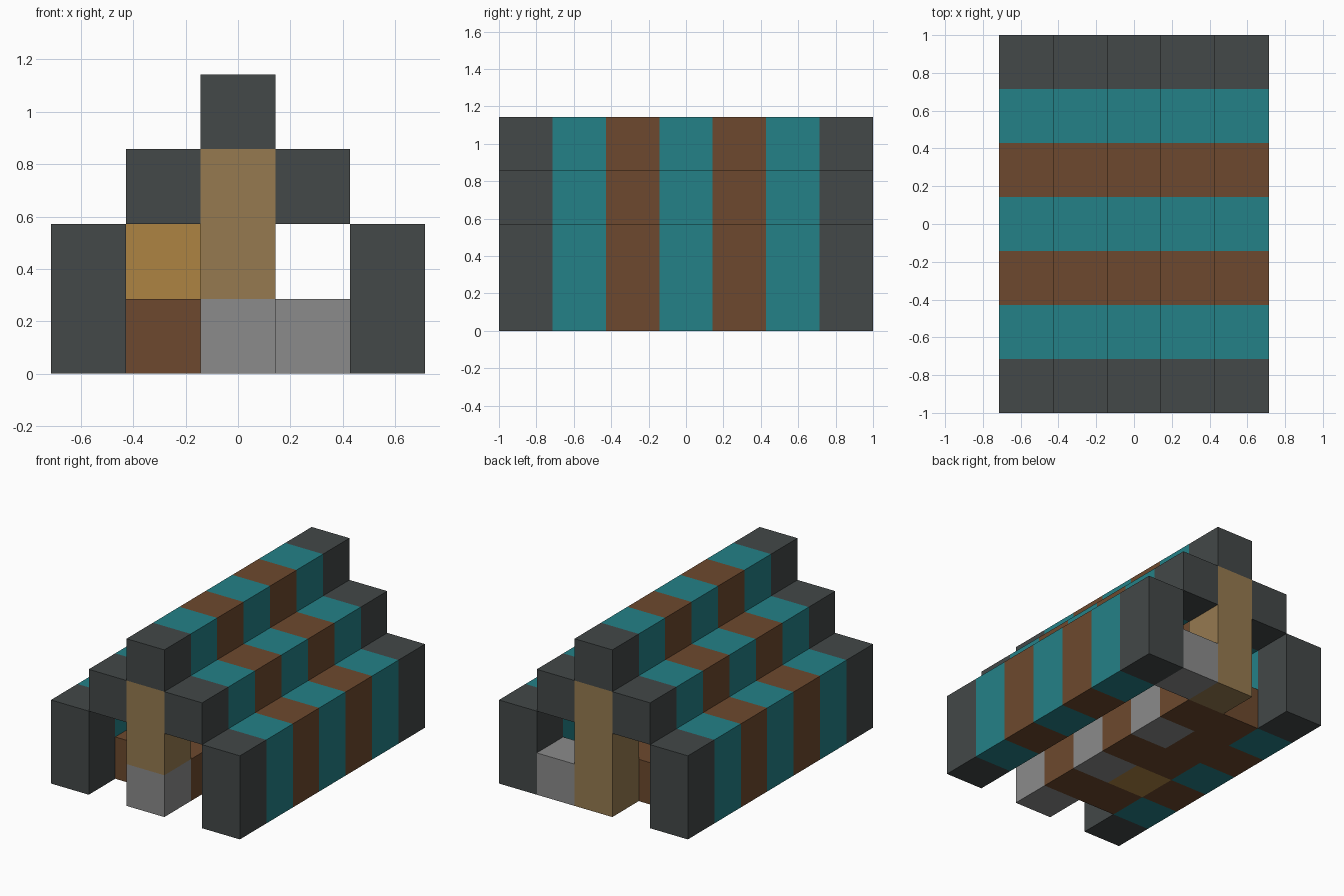
import bpy
import bmesh

cube = bpy.data.objects.get("Cube")
if cube:
    bpy.data.objects.remove(cube, do_unlink=True)

U = 2 / 7  # one block; the model is 5 wide, 7 deep and 4 high


def linear(c):
    c /= 255
    return c / 12.92 if c <= 0.04045 else ((c + 0.055) / 1.055) ** 2.4


def material(name, r, g, b):
    colour = (linear(r), linear(g), linear(b), 1)
    mat = bpy.data.materials.new(name)
    mat.use_nodes = True
    mat.diffuse_color = colour
    bsdf = mat.node_tree.nodes["Principled BSDF"]
    bsdf.inputs["Base Color"].default_value = colour
    bsdf.inputs["Roughness"].default_value = 0.9
    return mat


charcoal = material("charcoal", 67, 72, 72)
teal = material("teal", 36, 129, 135)
brown = material("brown", 109, 73, 46)
grey = material("stone grey", 139, 139, 139)
gold = material("golden wood", 173, 132, 66)
tan = material("tan wood", 150, 122, 80)


def beam(name, x, y, z, height, colours):
    """Box one block wide, running back from y with one colour per block."""
    n = len(colours)
    bm = bmesh.new()
    bmesh.ops.create_cube(bm, size=1)
    for v in bm.verts:
        v.co.x = (x + v.co.x) * U
        v.co.y = (y - 3.5 + (v.co.y + 0.5) * n) * U
        v.co.z = (z + (v.co.z + 0.5) * height) * U
    # Cut the beam at each colour change along its length
    for k in range(1, n):
        bmesh.ops.bisect_plane(bm, geom=bm.verts[:] + bm.edges[:] + bm.faces[:],
                               plane_co=(0, (y - 3.5 + k) * U, 0),
                               plane_no=(0, 1, 0))
    mesh = bpy.data.meshes.new(name)
    palette = list(dict.fromkeys(colours))
    for mat in palette:
        mesh.materials.append(mat)
    for f in bm.faces:
        k = int(f.calc_center_median().y / U + 3.5 - y)
        f.material_index = palette.index(colours[min(max(k, 0), n - 1)])
    bm.to_mesh(mesh)
    bm.free()
    obj = bpy.data.objects.new(name, mesh)
    bpy.context.collection.objects.link(obj)
    return obj


# Striped stepped roof and side walls
stripes = [charcoal, teal, brown, teal, brown, teal, charcoal]
beam("roof_ridge", 0, 0, 3, 1, stripes)
for side, label in ((1, "left"), (-1, "right")):
    beam(label + "_roof_step", side, 0, 2, 1, stripes)
    beam(label + "_wall", 2 * side, 0, 0, 2, stripes)

# Floor: chequered middle row and a plain row beside it
beam("middle_floor", 0, 0, 0, 1, [grey, brown] * 3)
beam("side_floor_front", -1, 1, 0, 1, [brown])
beam("side_floor_back", -1, 3, 0, 1, [brown] * 3)
beam("back_stone", 1, 6, 0, 1, [grey])

# Posts
beam("front_post", 0, 0, 1, 2, [tan])
beam("back_post", 0, 6, 0, 3, [tan])
beam("inner_post", -1, 2, 0, 2, [gold])
